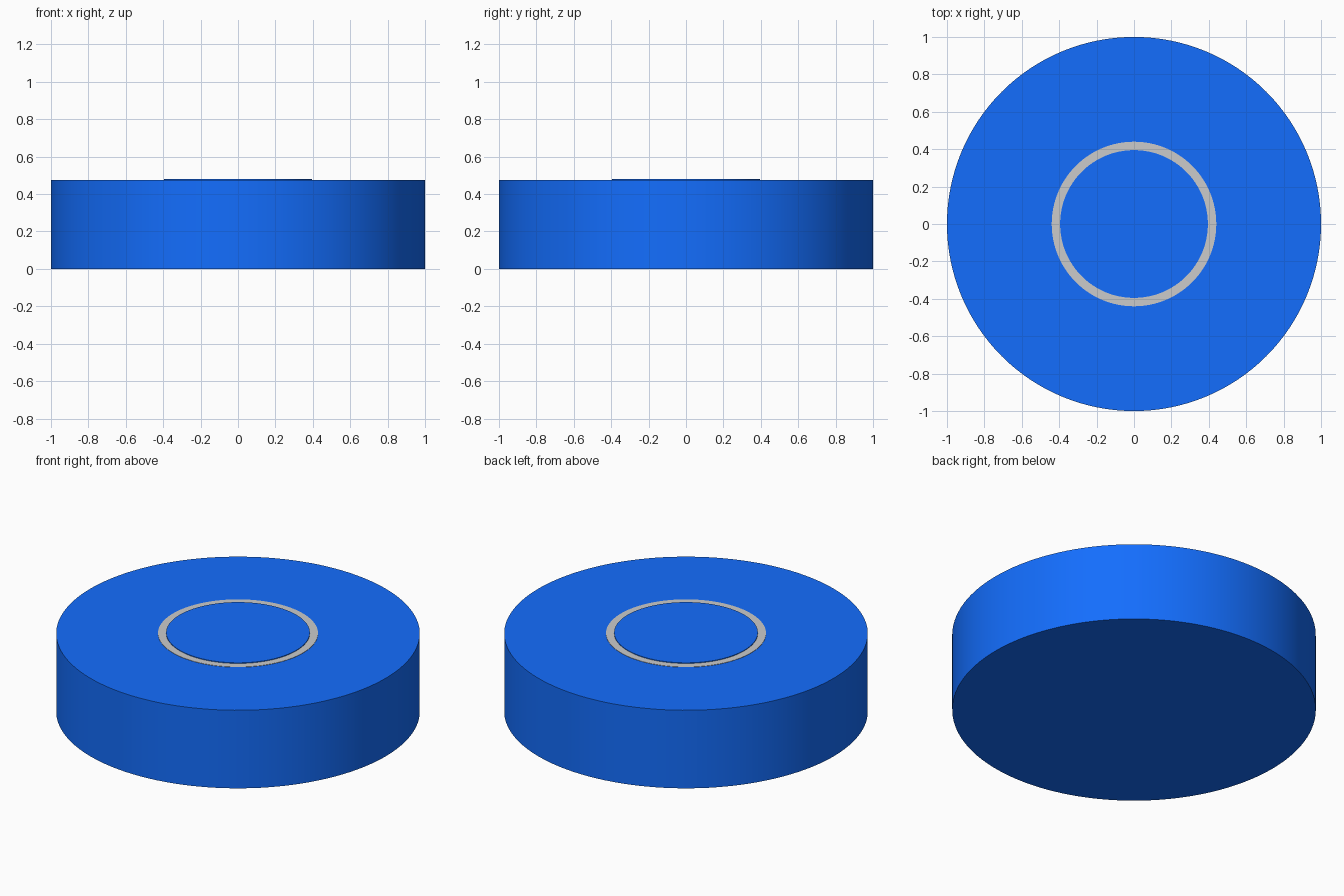
import bpy
import math

if "Cube" in bpy.data.objects:
    bpy.data.objects.remove(bpy.data.objects["Cube"])

SEGMENTS = 128

blue = bpy.data.materials.new("blue")
blue.diffuse_color = (0.0067, 0.155, 0.99, 1.0)
blue.use_nodes = True
blue.node_tree.nodes["Principled BSDF"].inputs["Base Color"].default_value = blue.diffuse_color


def disc(name, radius, bottom, top, material=None):
    """Upright cylinder between two heights, smooth sides and sharp rims."""
    bpy.ops.mesh.primitive_cylinder_add(
        vertices=SEGMENTS, radius=radius, depth=top - bottom,
        location=(0, 0, (bottom + top) / 2))
    obj = bpy.context.object
    obj.name = name
    if material:
        obj.data.materials.append(material)
    bpy.ops.object.shade_smooth_by_angle(angle=math.radians(30))
    return obj


# Thick round body
disc("body", 1.0, 0.0, 0.474, blue)

# Thin grey plate whose rim shows as a ring around the centre
disc("ring_plate", 0.44, 0.472, 0.476)

# Slightly raised centre cap
disc("centre_cap", 0.395, 0.475, 0.48, blue)
